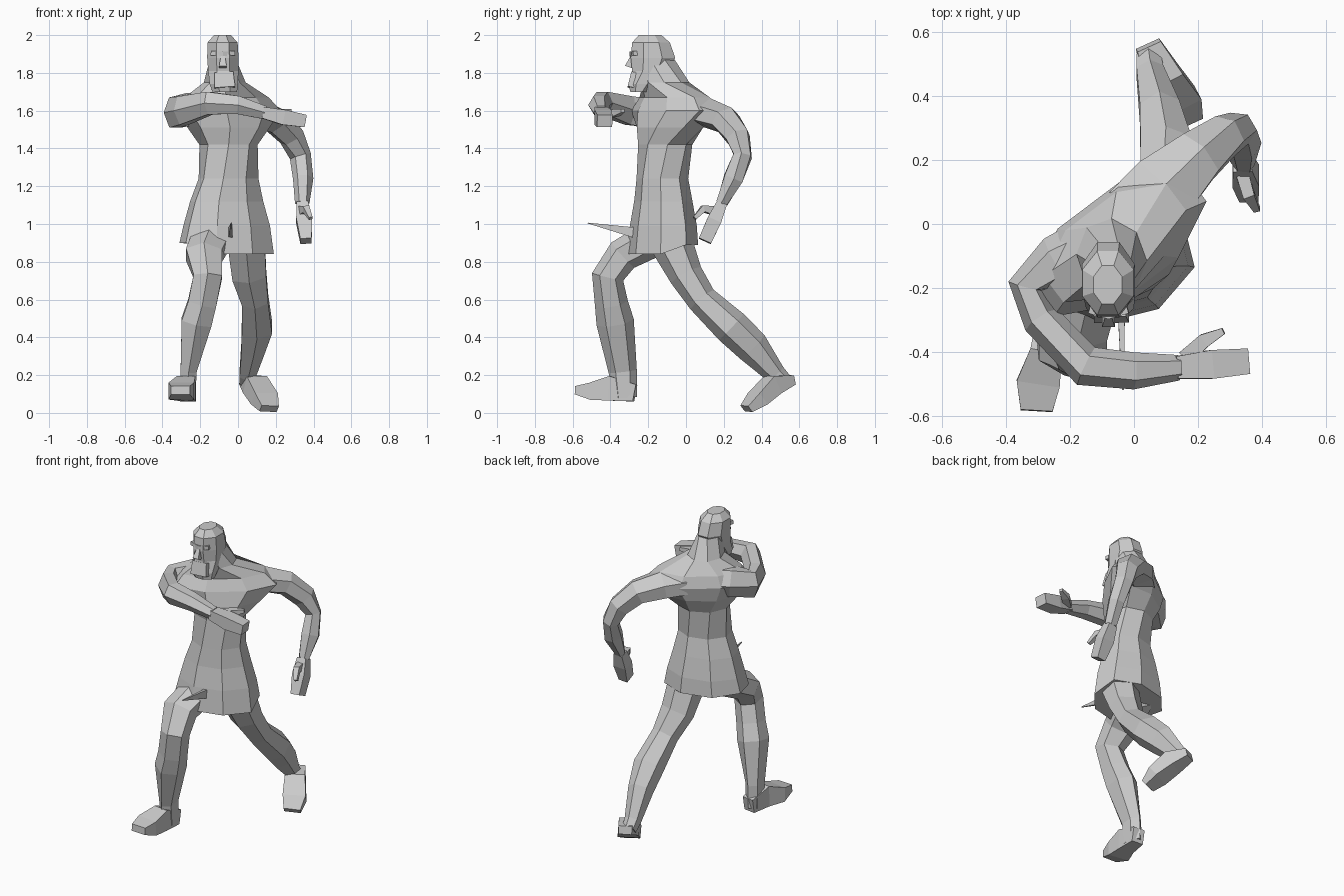
import bpy, bmesh
from math import sin, cos, pi, radians
from mathutils import Vector as V


def loft(name, rings, n, fix=None):
    """Skin n-sided rings given as (centre, u axis, v axis); axes carry the half sizes."""
    angs = [2 * pi * (i + 0.5) / n for i in range(n)]
    mc = max(abs(cos(a)) for a in angs)
    ms = max(abs(sin(a)) for a in angs)
    bm = bmesh.new()
    loops = []
    for k, (c, u, v) in enumerate(rings):
        pts = [c + u * (cos(a) / mc) + v * (sin(a) / ms) for a in angs]
        loops.append([bm.verts.new(fix(k, p) if fix else p) for p in pts])
    for A, B in zip(loops, loops[1:]):
        for i in range(n):
            j = (i + 1) % n
            bm.faces.new((A[i], A[j], B[j], B[i]))
    bm.faces.new(loops[0][::-1])
    bm.faces.new(loops[-1])
    bmesh.ops.recalc_face_normals(bm, faces=bm.faces)
    me = bpy.data.meshes.new(name)
    bm.to_mesh(me)
    bm.free()
    ob = bpy.data.objects.new(name, me)
    bpy.context.collection.objects.link(ob)
    return ob


def limb(name, rows, side, n=6):
    """Rows are x, y, z, half width along side, half depth; rings follow the path."""
    pts = [V(r[:3]) for r in rows]
    rings = []
    for i, r in enumerate(rows):
        t = V((0, 0, 0))
        if i:
            t += (pts[i] - pts[i - 1]).normalized()
        if i < len(pts) - 1:
            t += (pts[i + 1] - pts[i]).normalized()
        t.normalize()
        s = V(side)
        s = (s - t * s.dot(t)).normalized()
        rings.append((pts[i], s * r[3], t.cross(s) * r[4]))
    return loft(name, rings, n)


def stack(name, rows, n=8, fix=None):
    """Rows are z, x, y, half width, half depth, yaw in degrees."""
    rings = []
    for z, x, y, a, b, yaw in rows:
        w = radians(yaw)
        rings.append((V((x, y, z)), V((cos(w), sin(w), 0)) * a, V((-sin(w), cos(w), 0)) * b))
    return loft(name, rings, n, fix)


# Tunic and torso, twisting up to the shoulders; hem lifts over the front thigh
def hem(k, p):
    if k == 0:
        p.z += 0.06 if p.x < -0.12 and p.y < -0.1 else (0.05 if p.y > 0 else 0)
    return p


stack("torso", [
    (0.84, -0.06, -0.125, 0.24, 0.17, 14),
    (0.99, -0.06, -0.12, 0.22, 0.16, 14),
    (1.12, -0.06, -0.12, 0.185, 0.14, 14),
    (1.24, -0.05, -0.125, 0.15, 0.125, 15),
    (1.42, -0.05, -0.11, 0.145, 0.13, 25),
    (1.51, -0.05, -0.085, 0.22, 0.15, 34),
    (1.60, -0.05, -0.06, 0.30, 0.15, 37),
    (1.67, -0.06, -0.06, 0.24, 0.125, 37),
    (1.75, -0.07, -0.105, 0.10, 0.115, 20),
    (1.87, -0.08, -0.15, 0.07, 0.09, 0)], fix=hem)

# Head with jaw and beard
stack("head", [
    (1.70, -0.07, -0.25, 0.065, 0.045, 0),
    (1.74, -0.075, -0.235, 0.075, 0.07, 0),
    (1.81, -0.078, -0.19, 0.08, 0.095, 0),
    (1.88, -0.08, -0.175, 0.083, 0.118, 0),
    (1.96, -0.082, -0.185, 0.08, 0.10, 0),
    (2.00, -0.082, -0.19, 0.045, 0.06, 0)])
limb("beard", [(-0.075, -0.265, 1.80, 0.05, 0.025),
               (-0.07, -0.28, 1.72, 0.055, 0.03)], (1, 0, 0), 4)
limb("nose", [(-0.08, -0.28, 1.89, 0.01, 0.012),
              (-0.08, -0.30, 1.83, 0.02, 0.024)], (1, 0, 0), 4)
limb("brow", [(-0.14, -0.265, 1.905, 0.012, 0.015),
              (-0.08, -0.283, 1.90, 0.012, 0.015),
              (-0.02, -0.265, 1.905, 0.012, 0.015)], (0, 0, 1), 4)

# Arm folded across the chest
limb("front_arm", [
    (-0.14, -0.08, 1.61, 0.085, 0.10),
    (-0.24, -0.12, 1.61, 0.085, 0.085),
    (-0.335, -0.195, 1.59, 0.08, 0.06),
    (-0.29, -0.30, 1.60, 0.075, 0.06),
    (-0.15, -0.445, 1.64, 0.06, 0.065),
    (0.00, -0.46, 1.63, 0.048, 0.058),
    (0.14, -0.45, 1.59, 0.035, 0.04)], (0, 0, 1))
limb("front_hand", [
    (0.13, -0.45, 1.59, 0.03, 0.035),
    (0.24, -0.44, 1.565, 0.04, 0.045),
    (0.355, -0.43, 1.545, 0.033, 0.04)], (0, 0, 1), 4)
limb("front_thumb", [
    (0.16, -0.42, 1.58, 0.02, 0.025),
    (0.22, -0.365, 1.59, 0.018, 0.022),
    (0.28, -0.335, 1.60, 0.01, 0.01)], (0, 0, 1), 4)

# Arm trailing behind
limb("rear_arm", [
    (0.00, 0.02, 1.60, 0.11, 0.08),
    (0.09, 0.11, 1.59, 0.11, 0.08),
    (0.20, 0.21, 1.55, 0.08, 0.075),
    (0.285, 0.275, 1.46, 0.06, 0.07),
    (0.33, 0.30, 1.36, 0.052, 0.05),
    (0.345, 0.25, 1.24, 0.045, 0.06),
    (0.34, 0.19, 1.11, 0.035, 0.032)], (0.8, -0.5, 0))
limb("rear_hand", [
    (0.34, 0.19, 1.11, 0.03, 0.028),
    (0.35, 0.15, 1.02, 0.042, 0.038),
    (0.36, 0.10, 0.91, 0.03, 0.035)], (1, 0, 0), 4)
limb("rear_thumb", [
    (0.34, 0.15, 1.07, 0.02, 0.025),
    (0.36, 0.09, 1.08, 0.018, 0.018),
    (0.385, 0.045, 1.03, 0.01, 0.01)], (1, 0, 0), 4)

# Leading leg, bent at the knee
limb("front_leg", [
    (-0.13, -0.14, 0.94, 0.10, 0.10),
    (-0.18, -0.335, 0.835, 0.095, 0.09),
    (-0.16, -0.415, 0.72, 0.075, 0.085),
    (-0.19, -0.395, 0.58, 0.075, 0.088),
    (-0.22, -0.375, 0.48, 0.08, 0.10),
    (-0.262, -0.335, 0.22, 0.042, 0.075),
    (-0.265, -0.325, 0.08, 0.042, 0.065)], (1, 0, 0))
limb("front_foot", [
    (-0.26, -0.27, 0.105, 0.038, 0.045),
    (-0.275, -0.40, 0.13, 0.05, 0.065),
    (-0.30, -0.50, 0.115, 0.068, 0.045),
    (-0.305, -0.585, 0.12, 0.05, 0.022)], (1, 0, 0), 4)

# Trailing leg, stretched back onto its toes
limb("rear_leg", [
    (0.04, -0.10, 0.95, 0.10, 0.12),
    (0.06, 0.00, 0.73, 0.09, 0.09),
    (0.09, 0.085, 0.60, 0.07, 0.08),
    (0.10, 0.24, 0.455, 0.08, 0.095),
    (0.08, 0.35, 0.35, 0.062, 0.09),
    (0.05, 0.475, 0.205, 0.042, 0.055),
    (0.045, 0.52, 0.165, 0.038, 0.045)], (1, 0, 0))
limb("rear_foot", [
    (0.045, 0.56, 0.175, 0.04, 0.025),
    (0.09, 0.46, 0.15, 0.06, 0.05),
    (0.14, 0.38, 0.075, 0.068, 0.038),
    (0.165, 0.32, 0.022, 0.05, 0.02)], (0.85, 0.45, 0), 4)

# Thin cloth flap sticking out of the tunic front
limb("tunic_flap", [
    (-0.04, -0.25, 0.95, 0.012, 0.03),
    (-0.035, -0.52, 1.005, 0.003, 0.002)], (1, 0, 0), 4)
